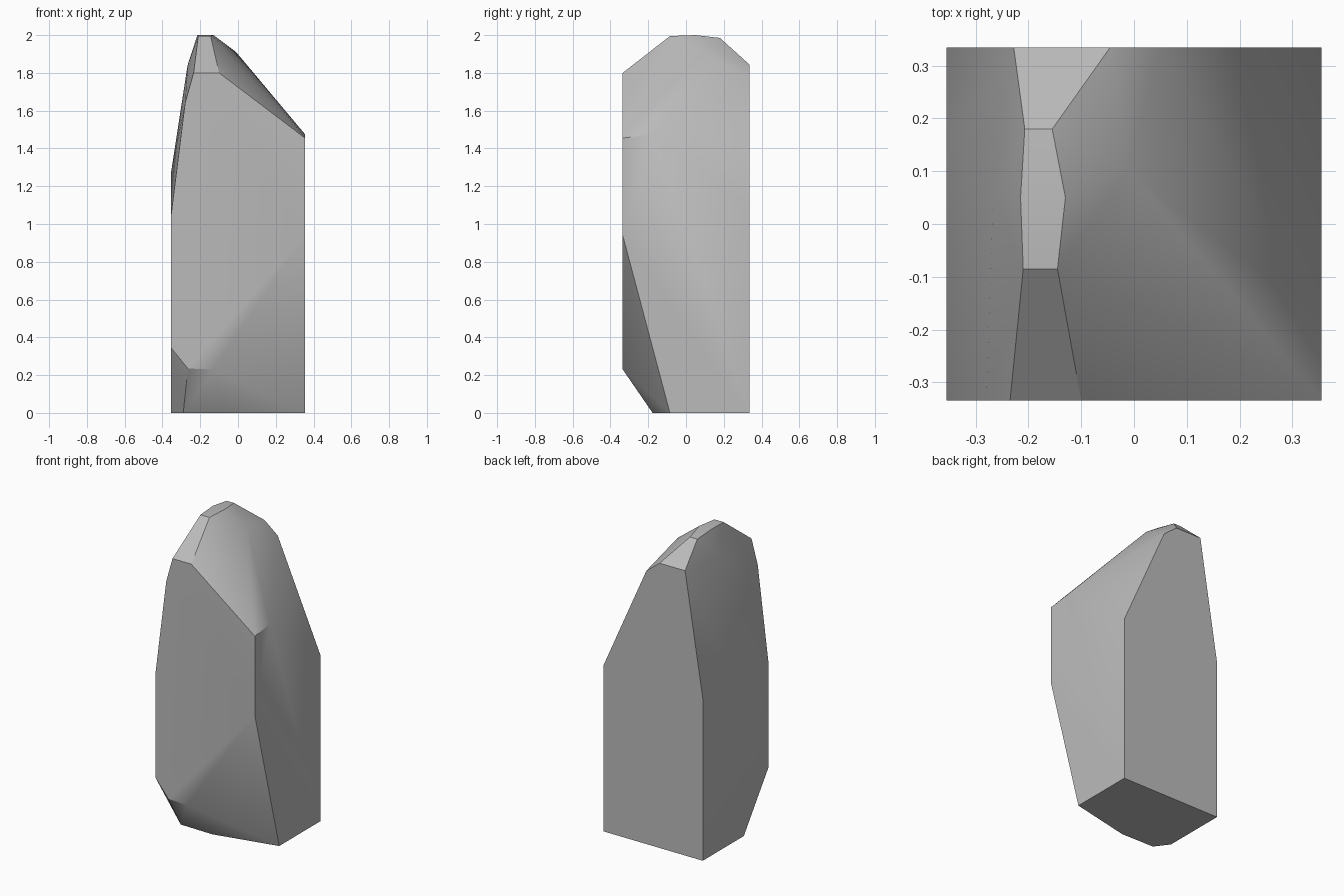
import bpy
import bmesh
import math

# Remove the default object only
default_cube = bpy.data.objects.get("Cube")
if default_cube:
    bpy.data.objects.remove(default_cube, do_unlink=True)

HALF_WIDTH = 0.355
HALF_DEPTH = 0.335


def make_material(name, level):
    """One flat grey material."""
    material = bpy.data.materials.new(name)
    material.use_nodes = True
    colour = (level, level, level, 1)
    material.diffuse_color = colour
    shader = material.node_tree.nodes["Principled BSDF"]
    shader.inputs["Base Color"].default_value = colour
    return material


def on_front_or_back(y, outline):
    """Corners of a wall facing along y, given as (x, z)."""
    return [(x, y, z) for x, z in outline]


def on_side(x, outline):
    """Corners of a wall facing along x, given as (y, z)."""
    return [(x, y, z) for y, z in outline]


def make_hull(name, corners, material):
    """Wrap the chiselled corners in one faceted stone."""
    mesh = bpy.data.meshes.new(name)
    bm = bmesh.new()
    for corner in corners:
        bm.verts.new(corner)
    result = bmesh.ops.convex_hull(bm, input=bm.verts[:])
    loose = [v for v in bm.verts if not v.link_faces]
    bmesh.ops.delete(bm, geom=loose, context="VERTS")
    # Merge the triangles of each flat wall
    bmesh.ops.dissolve_limit(bm, angle_limit=math.radians(1),
                             verts=bm.verts[:], edges=bm.edges[:])
    bmesh.ops.recalc_face_normals(bm, faces=bm.faces[:])
    bm.to_mesh(mesh)
    bm.free()
    mesh.materials.append(material)
    stone = bpy.data.objects.new(name, mesh)
    bpy.context.collection.objects.link(stone)
    return stone


# Front wall, with its cut bottom and sloping shoulder
front_wall = on_front_or_back(-HALF_DEPTH, [
    (-HALF_WIDTH, 0.345), (-0.265, 0.235), (-0.13, 0.23),
    (HALF_WIDTH, 0.94), (HALF_WIDTH, 1.455), (-0.1, 1.8),
    (-0.235, 1.8), (-0.28, 1.64), (-HALF_WIDTH, 1.04)])

# Back wall, reaching the ground at both corners
back_wall = on_front_or_back(HALF_DEPTH, [
    (-HALF_WIDTH, 0), (HALF_WIDTH, 0), (HALF_WIDTH, 1.08),
    (0.05, 1.77), (-0.045, 1.845), (-0.228, 1.845),
    (-HALF_WIDTH, 1.05)])

# Extra corners on the two side walls
left_wall = on_side(HALF_WIDTH, [(-0.085, 0), (-0.18, 1.475)])
right_wall = on_side(-HALF_WIDTH, [(-0.085, 0), (0.16, 1.27)])

# Front rim of the foot
foot_rim = [(-0.29, -0.172, 0), (-0.06, -0.177, 0)]

# Narrow summit and the rounded shoulders beside it
summit = [(-0.21, -0.085, 1.995), (-0.145, -0.085, 1.995),
          (-0.13, 0.05, 2), (-0.215, 0.05, 2),
          (-0.155, 0.18, 1.985), (-0.207, 0.18, 1.985)]
shoulders = [(-0.01, 0.1, 1.91), (-0.267, 0.05, 1.84)]

grey_stone = make_material("grey stone", 0.5)
pillar = make_hull(
    "rock_pillar",
    front_wall + back_wall + left_wall + right_wall
    + foot_rim + summit + shoulders,
    grey_stone)

# Soft facets with crisp main edges
bpy.ops.object.select_all(action="DESELECT")
pillar.select_set(True)
bpy.context.view_layer.objects.active = pillar
bpy.ops.object.shade_smooth_by_angle(angle=math.radians(30))
